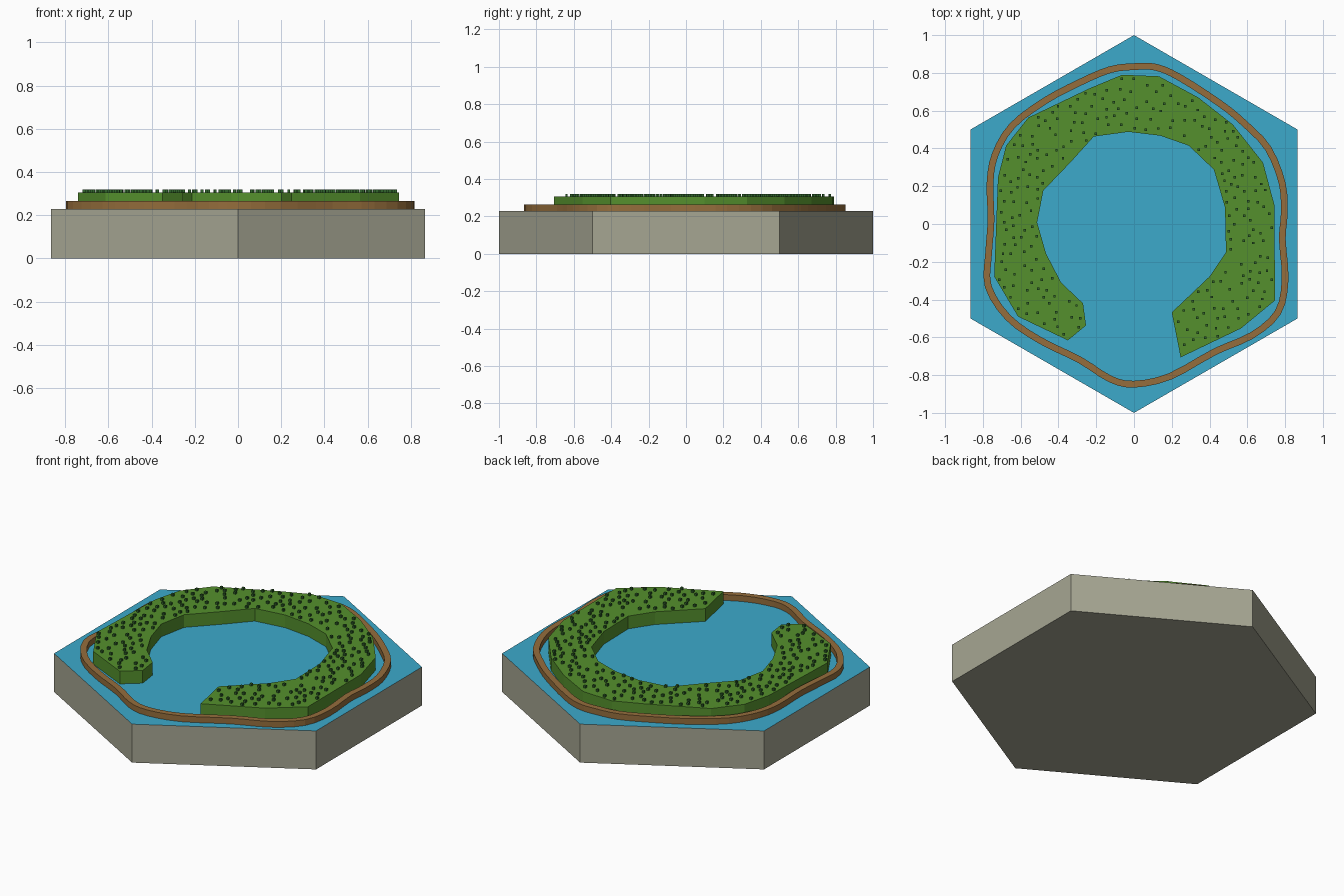
import bpy, bmesh, math, random
from mathutils import Vector
from mathutils.geometry import intersect_point_line

if "Cube" in bpy.data.objects:
    bpy.data.objects.remove(bpy.data.objects["Cube"])

random.seed(4)
WATER_Z, PATH_Z, LAND_Z, TREE_Z = 0.23, 0.265, 0.306, 0.32


def material(name, rgb):
    m = bpy.data.materials.new(name)
    m.diffuse_color = (*rgb, 1)
    m.use_nodes = True
    m.node_tree.nodes["Principled BSDF"].inputs["Base Color"].default_value = m.diffuse_color
    return m


def finish(bm, name, *mats):
    bmesh.ops.recalc_face_normals(bm, faces=bm.faces)
    me = bpy.data.meshes.new(name)
    bm.to_mesh(me)
    bm.free()
    for m in mats:
        me.materials.append(m)
    ob = bpy.data.objects.new(name, me)
    bpy.context.collection.objects.link(ob)
    return ob


def prism(outline, z0, z1):
    bm = bmesh.new()
    low = [bm.verts.new((x, y, z0)) for x, y in outline]
    high = [bm.verts.new((x, y, z1)) for x, y in outline]
    n = len(outline)
    bm.faces.new(low[::-1])
    top = bm.faces.new(high)
    for i in range(n):
        j = (i + 1) % n
        bm.faces.new((low[i], low[j], high[j], high[i]))
    return bm, top


stone = material("stone", (0.38, 0.38, 0.29))
water = material("water", (0.045, 0.40, 0.60))
earth = material("earth", (0.30, 0.155, 0.045))
grass = material("grass", (0.09, 0.28, 0.026))
leaf = material("leaf", (0.03, 0.13, 0.025))

# Hexagonal stone base with a water surface on top
hexagon = [(math.sin(i * math.pi / 3), -math.cos(i * math.pi / 3)) for i in range(6)]
bm, top = prism(hexagon, 0, WATER_Z)
top.material_index = 1
finish(bm, "hex_base", stone, water)

# Horseshoe-shaped woodland, outlined along the inner then the outer shore
shore = [(-.35, -.616), (-.254, -.537), (-.27, -.42), (-.386, -.31), (-.466, -.156),
         (-.513, .008), (-.48, .177), (-.333, .33), (-.213, .463), (-.03, .488),
         (.138, .468), (.29, .415), (.423, .288), (.482, .087), (.487, -.15),
         (.40, -.278), (.20, -.468), (.247, -.706), (.566, -.553), (.746, -.405),
         (.744, .098), (.683, .325), (.524, .526), (.34, .67), (.132, .782),
         (-.063, .79), (-.238, .717), (-.56, .563), (-.677, .415), (-.72, .246),
         (-.74, -.278), (-.614, -.49)]
bm, _ = prism(shore, WATER_Z, LAND_Z)
finish(bm, "woodland_ground", grass)

# Winding raised path around the rim
route = [(0, .833), (.116, .83), (.243, .775), (.455, .638), (.587, .53), (.71, .40),
         (.785, .214), (.795, .05), (.785, -.08), (.80, -.294), (.762, -.468),
         (.624, -.59), (.43, -.675), (.19, -.807), (0, -.848), (-.127, -.82),
         (-.286, -.72), (-.497, -.616), (-.667, -.495), (-.772, -.33), (-.77, -.16),
         (-.757, .02), (-.762, .22), (-.735, .368), (-.645, .52), (-.47, .653),
         (-.286, .75), (-.127, .817)]
P = [Vector(p) for p in route]
line = []
for i, b in enumerate(P):
    a, c, d = P[i - 1], P[(i + 1) % len(P)], P[(i + 2) % len(P)]
    for t in (0, 1 / 3, 2 / 3):
        line.append(b + 0.5 * t * ((c - a) + t * ((2 * a - 5 * b + 4 * c - d)
                                                  + t * (3 * b - a - 3 * c + d))))
bm = bmesh.new()
rings = []
for i, p in enumerate(line):
    t = (line[(i + 1) % len(line)] - line[i - 1]).normalized()
    side = Vector((-t.y, t.x)) * 0.0178
    rings.append([bm.verts.new((*(p + s * side), z)) for s, z in
                  ((1, WATER_Z), (1, PATH_Z), (-1, PATH_Z), (-1, WATER_Z))])
for i, r in enumerate(rings):
    q = rings[(i + 1) % len(rings)]
    for k in range(4):
        bm.faces.new((r[k], r[(k + 1) % 4], q[(k + 1) % 4], q[k]))
finish(bm, "rim_path", earth)

# Small box trees scattered over the woodland
S = [Vector(p) for p in shore]


def on_land(p, margin):
    inside = False
    for i, b in enumerate(S):
        a = S[i - 1]
        if (a.y > p.y) != (b.y > p.y) and p.x < a.x + (p.y - a.y) * (b.x - a.x) / (b.y - a.y):
            inside = not inside
        near, f = intersect_point_line(p, a, b)
        near = a.lerp(b, min(1, max(0, f)))
        if (p - near).length < margin:
            return False
    return inside


spots = []
for _ in range(5000):
    p = Vector((random.uniform(-.8, .8), random.uniform(-.8, .8)))
    if len(spots) < 250 and all((p - s).length > 0.038 for s in spots) and on_land(p, 0.013):
        spots.append(p)
bm = bmesh.new()
w = 0.0065
for p in spots:
    made = bmesh.ops.create_cube(bm, size=1)["verts"]
    bmesh.ops.scale(bm, vec=(2 * w, 2 * w, TREE_Z - LAND_Z), verts=made)
    bmesh.ops.translate(bm, vec=(p.x, p.y, (TREE_Z + LAND_Z) / 2), verts=made)
finish(bm, "trees", leaf)
